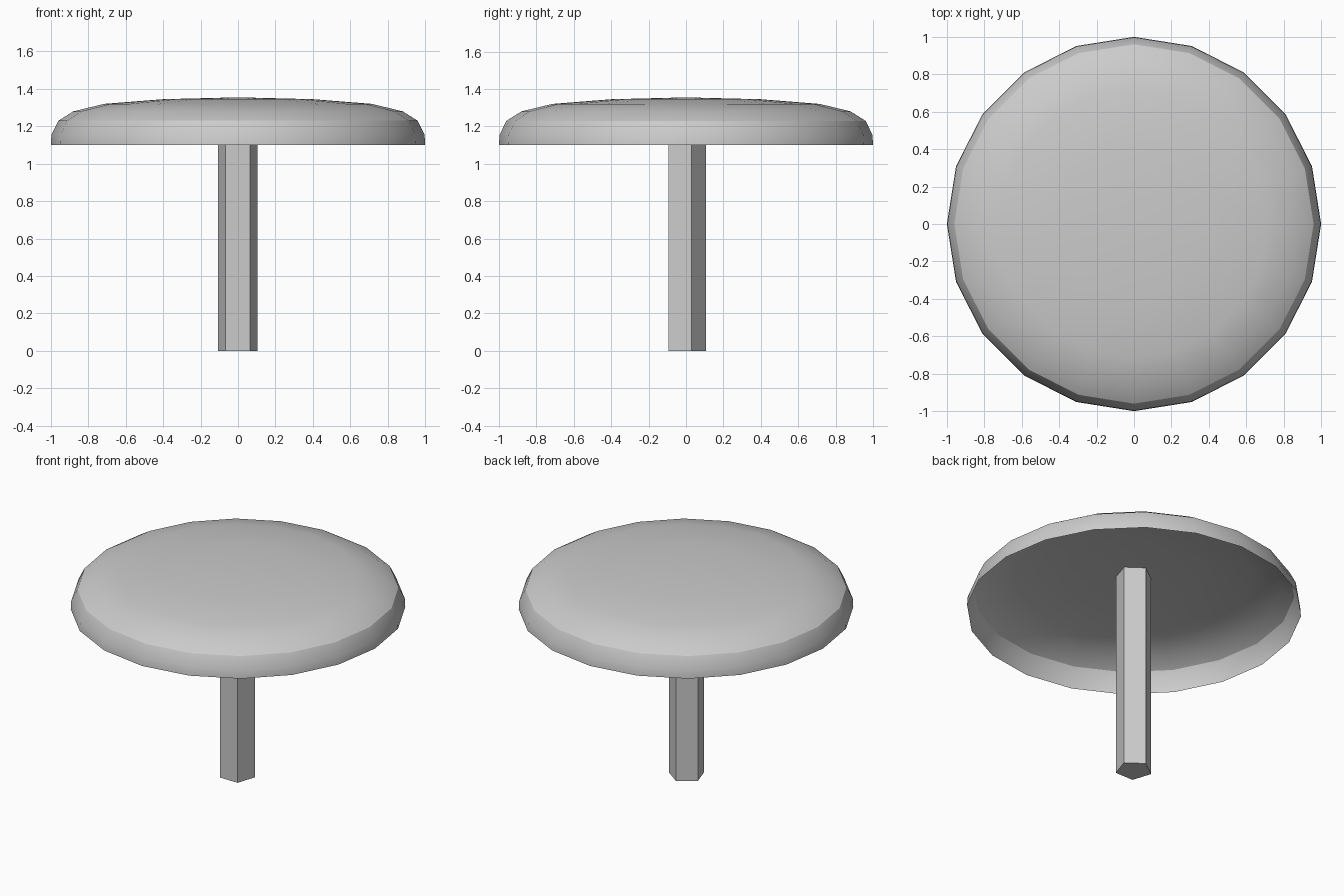
import bpy, bmesh
from math import cos, sin, pi, radians

if "Cube" in bpy.data.objects:
    bpy.data.objects.remove(bpy.data.objects["Cube"])


def ring(bm, radius, z, sides, start):
    return [bm.verts.new((radius * cos(start + 2 * pi * i / sides),
                          radius * sin(start + 2 * pi * i / sides), z))
            for i in range(sides)]


def lathe(name, profile, sides, start=0.0, tip=None, base=False):
    """Stack rings from bottom to top, with optional tip point and base cap."""
    bm = bmesh.new()
    rings = [ring(bm, r, z, sides, start) for r, z in profile]
    for low, high in zip(rings, rings[1:]):
        for i in range(sides):
            j = (i + 1) % sides
            bm.faces.new((low[i], low[j], high[j], high[i]))
    if base:
        bm.faces.new(rings[0][::-1])
    if tip is not None:
        point = bm.verts.new((0, 0, tip))
        for i in range(sides):
            bm.faces.new((rings[-1][i], rings[-1][(i + 1) % sides], point))
    mesh = bpy.data.meshes.new(name)
    bm.to_mesh(mesh)
    bm.free()
    obj = bpy.data.objects.new(name, mesh)
    bpy.context.collection.objects.link(obj)
    return obj


# Hollow domed canopy, open underneath, with a crease above the rim
canopy = lathe("canopy",
               [(1.0, 1.10), (0.997, 1.155), (0.96, 1.23), (0.88, 1.28),
                (0.715, 1.32), (0.40, 1.345)], 20, tip=1.355)
bpy.context.view_layer.objects.active = canopy
canopy.select_set(True)
bpy.ops.object.shade_smooth_by_angle(angle=radians(30))

# Five-sided post running up to the inside of the dome
post = lathe("post", [(0.111, 0.0), (0.111, 1.35)], 5, start=pi / 2, base=True)
post.location = (-0.002, -0.004, 0)
